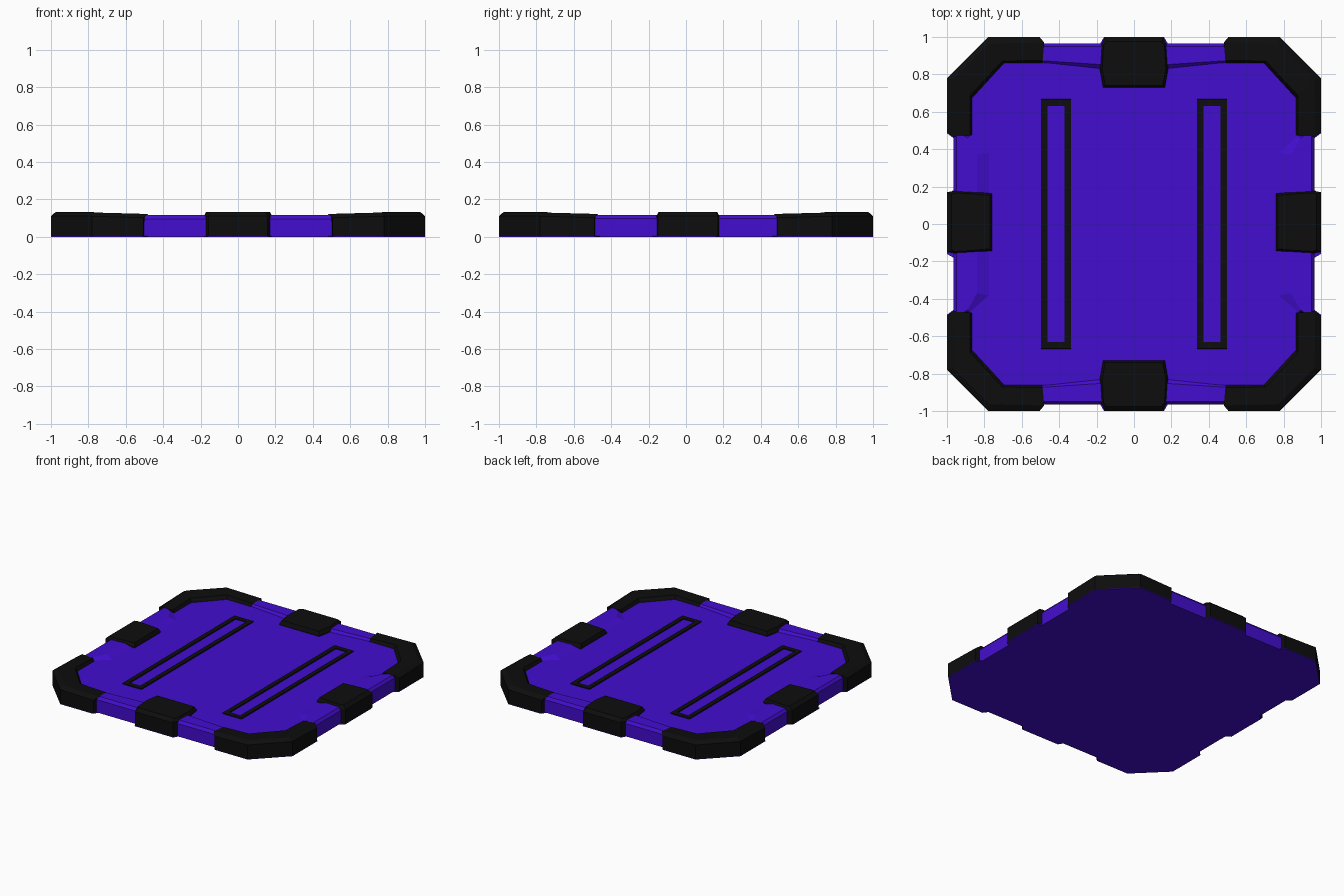
import bpy, bmesh

if "Cube" in bpy.data.objects:
    bpy.data.objects.remove(bpy.data.objects["Cube"])

FLOOR, BASE = 0.10, 0.004
SIGNS = [(1, 1), (-1, 1), (-1, -1), (1, -1)]


def material(name, rgb):
    m = bpy.data.materials.new(name)
    m.diffuse_color = (*rgb, 1)
    m.use_nodes = True
    m.node_tree.nodes["Principled BSDF"].inputs["Base Color"].default_value = m.diffuse_color
    return m


PURPLE = material("purple", (0.055, 0.004, 0.62))
BLACK = material("black", (0.004, 0.004, 0.004))


def finish(bm, name, mat):
    bmesh.ops.recalc_face_normals(bm, faces=bm.faces)
    me = bpy.data.meshes.new(name)
    bm.to_mesh(me)
    bm.free()
    me.materials.append(mat)
    ob = bpy.data.objects.new(name, me)
    bpy.context.collection.objects.link(ob)
    return ob


def loft(bm, rings, closed=False):
    """Skin matching rings of points; cap the ends or close into a loop."""
    vs = [[bm.verts.new(p) for p in r] for r in rings]
    n = len(vs[0])
    pairs = list(zip(vs, vs[1:])) + ([(vs[-1], vs[0])] if closed else [])
    for a, b in pairs:
        for i in range(n):
            j = (i + 1) % n
            bm.faces.new((a[i], a[j], b[j], b[i]))
    if not closed:
        bm.faces.new(vs[0])
        bm.faces.new(vs[-1])


def at(points, z):
    return [(x, y, z) for x, y in points]


def mirrored(rings, sx, sy):
    return [[(x * sx, y * sy, z) for x, y, z in r] for r in rings]


# Thin underside sheet, notched between the blocks
quarter = [(1, 0.16), (0.966, 0.18), (0.966, 0.46), (1, 0.485), (1, 0.78),
           (0.78, 1), (0.51, 1), (0.485, 0.966), (0.18, 0.966), (0.16, 1)]
outline = []
for i, (sx, sy) in enumerate(SIGNS):
    q = quarter if i % 2 == 0 else quarter[::-1]
    outline += [(x * sx, y * sy) for x, y in q]
bm = bmesh.new()
loft(bm, [at(outline, 0), at(outline, BASE)])
finish(bm, "underside", PURPLE)

# Main floor slab
octagon = []
for i, (sx, sy) in enumerate(SIGNS):
    q = [(0.95, 0.74), (0.74, 0.95)]
    octagon += [(x * sx, y * sy) for x, y in (q if i % 2 == 0 else q[::-1])]
bm = bmesh.new()
loft(bm, [at(octagon, BASE), at(octagon, FLOOR)])
finish(bm, "floor_panel", PURPLE)

# Raised sloping rim pieces between the blocks
rim_y = [at([(0.14, 0.966), (0.52, 0.966), (0.52, 0.862), (0.14, 0.822)], BASE),
         at([(0.14, 0.966), (0.52, 0.966), (0.52, 0.862), (0.14, 0.822)], 0.096),
         at([(0.14, 0.95), (0.52, 0.95), (0.52, 0.875), (0.14, 0.85)], 0.117)]
foot_x = [(0.966, 0.12), (0.966, 0.50), (0.875, 0.48), (0.765, 0.385), (0.765, 0.12)]
rim_x = [at(foot_x, BASE), at(foot_x, 0.097),
         at([(0.95, 0.12), (0.95, 0.50), (0.89, 0.46), (0.84, 0.37), (0.84, 0.12)], 0.117)]
bm = bmesh.new()
for sx, sy in SIGNS:
    loft(bm, mirrored(rim_y, sx, sy))
    loft(bm, mirrored(rim_x, sx, sy))
finish(bm, "edge_rims", PURPLE)

# Angled corner guards: one section swept round each corner
stations = [((0.505, 1), (0.48, 0.97), (0.49, 0.86), 0.122),
            ((0.78, 1), (0.77, 0.965), (0.695, 0.86), 0.13),
            ((1, 0.78), (0.965, 0.77), (0.865, 0.675), 0.13),
            ((1, 0.49), (0.97, 0.468), (0.865, 0.475), 0.122)]
guard = []
for (ox, oy), (tx, ty), (ix, iy), h in stations:
    guard.append([(ox, oy, BASE), (ox, oy, h - 0.02), (tx, ty, h),
                  (ix + (tx - ix) * 0.12, iy + (ty - iy) * 0.12, h - 0.003),
                  (ix, iy, FLOOR), (ix, iy, BASE)])
bm = bmesh.new()
for sx, sy in SIGNS:
    loft(bm, mirrored(guard, sx, sy))
finish(bm, "corner_guards", BLACK)


# Clamp blocks in the middle of each side
def clamp(half, outer_to_inner):
    def ring(k, shift_out, shift_in, z):
        pts = [(half[i] * k, d) for i, d in enumerate(outer_to_inner)]
        pts[0] = (pts[0][0], pts[0][1] - shift_out)
        pts[-1] = (pts[-1][0], pts[-1][1] + shift_in)
        return at(pts + [(-w, d) for w, d in pts[::-1]], z)
    return [ring(1, 0, 0, BASE), ring(1, 0, 0, 0.11), ring(0.93, 0.025, 0.01, 0.133)]


clamp_y = clamp([0.157, 0.175, 0.183, 0.165], [1, 0.955, 0.83, 0.73])
clamp_x = clamp([0.160, 0.168, 0.163, 0.153], [1, 0.955, 0.865, 0.76])
bm = bmesh.new()
for s in (1, -1):
    loft(bm, mirrored(clamp_y, 1, s))
    loft(bm, [[(y * s, x + 0.01, z) for x, y, z in r] for r in clamp_x])
finish(bm, "side_clamps", BLACK)

# Long slot frames on the floor
bm = bmesh.new()
for s in (1, -1):
    rings = []
    for kx, ky in SIGNS:
        def p(inset, z):
            return (s * 0.417 + kx * (0.083 - inset), ky * (0.67 - inset), z)
        rings.append([p(0, FLOOR - 0.02), p(0.004, 0.107), p(0.038, 0.107), p(0.04, FLOOR - 0.02)])
    loft(bm, rings, closed=True)
finish(bm, "slot_frames", BLACK)
